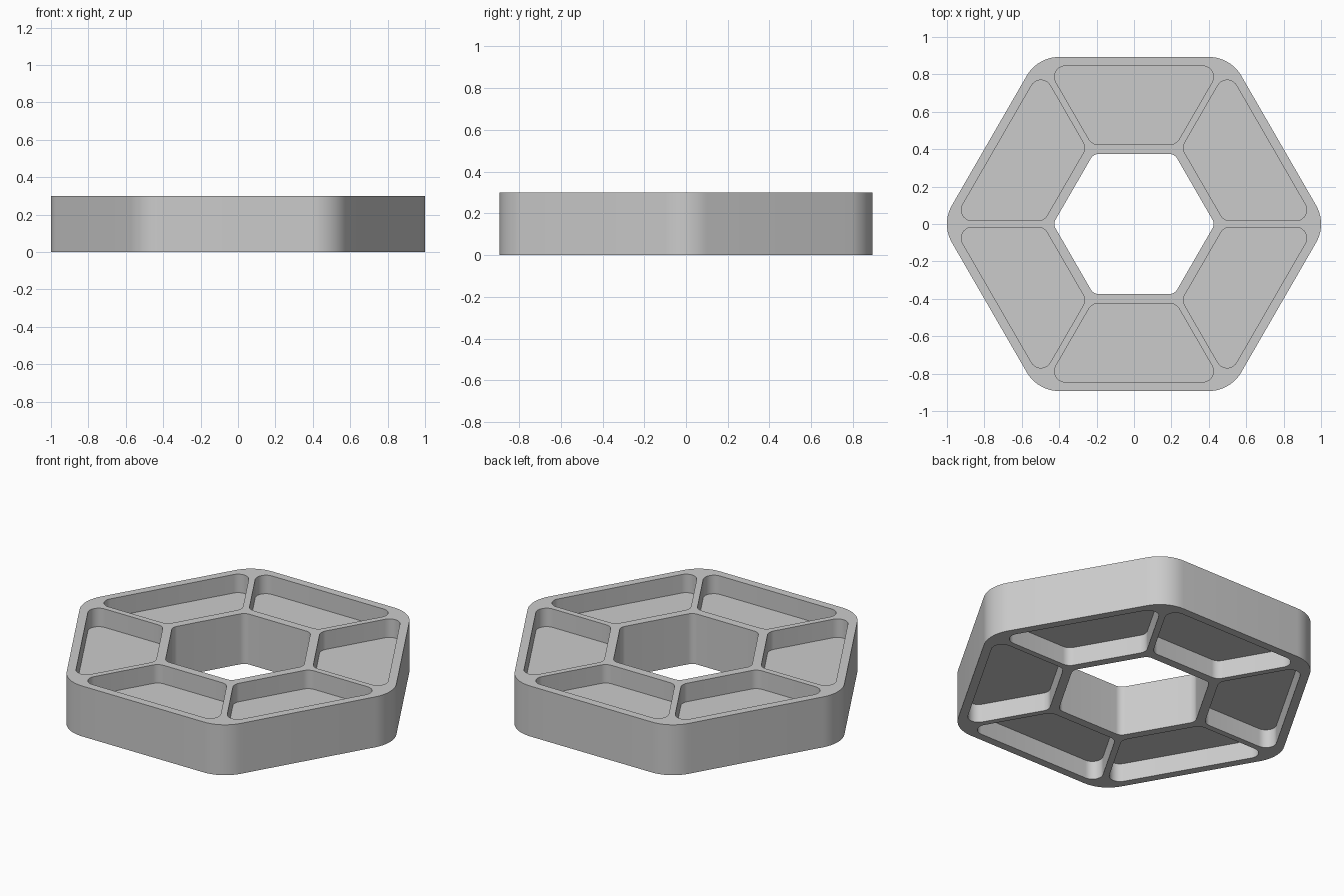
import bpy, bmesh
from math import sin, cos, tan, pi, radians, sqrt
from mathutils import Vector, Matrix

if "Cube" in bpy.data.objects:
    bpy.data.objects.remove(bpy.data.objects["Cube"])

HEIGHT = 0.3
DEPTH = 0.11          # pocket depth on each side
SEGS = 10             # segments per rounded corner


def hexagon(apothem):
    r = apothem / cos(pi / 6)
    return [Vector((r * cos(i * pi / 3), r * sin(i * pi / 3))) for i in range(6)]


def rounded(points, radius):
    """Round every corner of a convex counter-clockwise polygon."""
    out = []
    for i, p in enumerate(points):
        a = (points[i - 1] - p).normalized()
        b = (points[(i + 1) % len(points)] - p).normalized()
        half = a.angle(b) / 2
        centre = p + (a + b).normalized() * (radius / sin(half))
        start = p + a * (radius / tan(half)) - centre
        sweep = pi - 2 * half
        for k in range(SEGS + 1):
            out.append(centre + Matrix.Rotation(sweep * k / SEGS, 2) @ start)
    return out


def ring(bm, outline, z):
    verts = [bm.verts.new((p.x, p.y, z)) for p in outline]
    edges = [bm.edges.new((v, verts[i - 1])) for i, v in enumerate(verts)]
    return verts, edges


def wall(bm, low, high):
    for i in range(len(low)):
        bm.faces.new((low[i - 1], low[i], high[i], high[i - 1]))


# Outlines: rim, centre hole and six trapezoid pockets
rim = rounded(hexagon(0.893), 0.2)
hole = rounded(hexagon(0.375), 0.05)
rib, y0, y1 = 0.0175, 0.425, 0.845
x0, x1 = [(y - 2 * rib) / sqrt(3) for y in (y0, y1)]
trapezoid = rounded([Vector(c) for c in ((-x0, y0), (x0, y0), (x1, y1), (-x1, y1))], 0.058)
pockets = [[Matrix.Rotation(i * pi / 3, 2) @ p for p in trapezoid] for i in range(6)]

bm = bmesh.new()

# Outer side and centre hole walls
caps = {0: [], HEIGHT: []}
for outline in (rim, hole):
    low, low_edges = ring(bm, outline, 0)
    high, high_edges = ring(bm, outline, HEIGHT)
    wall(bm, low, high)
    caps[0] += low_edges
    caps[HEIGHT] += high_edges

# Pockets recessed from both the top and the bottom, leaving a middle web
for z, floor_z in ((0, DEPTH), (HEIGHT, HEIGHT - DEPTH)):
    for outline in pockets:
        mouth, edges = ring(bm, outline, z)
        floor, _ = ring(bm, outline, floor_z)
        wall(bm, mouth, floor)
        bm.faces.new(floor)
        caps[z] += edges

# Flat top and bottom faces around the openings
for z, edges in caps.items():
    bmesh.ops.triangle_fill(bm, edges=edges, use_beauty=True, normal=(0, 0, 1))

bmesh.ops.recalc_face_normals(bm, faces=bm.faces)
mesh = bpy.data.meshes.new("hexagonal_ring_tray")
bm.to_mesh(mesh)
bm.free()

tray = bpy.data.objects.new("hexagonal_ring_tray", mesh)
bpy.context.collection.objects.link(tray)
bpy.context.view_layer.objects.active = tray
tray.select_set(True)
bpy.ops.object.shade_smooth_by_angle(angle=radians(30))
